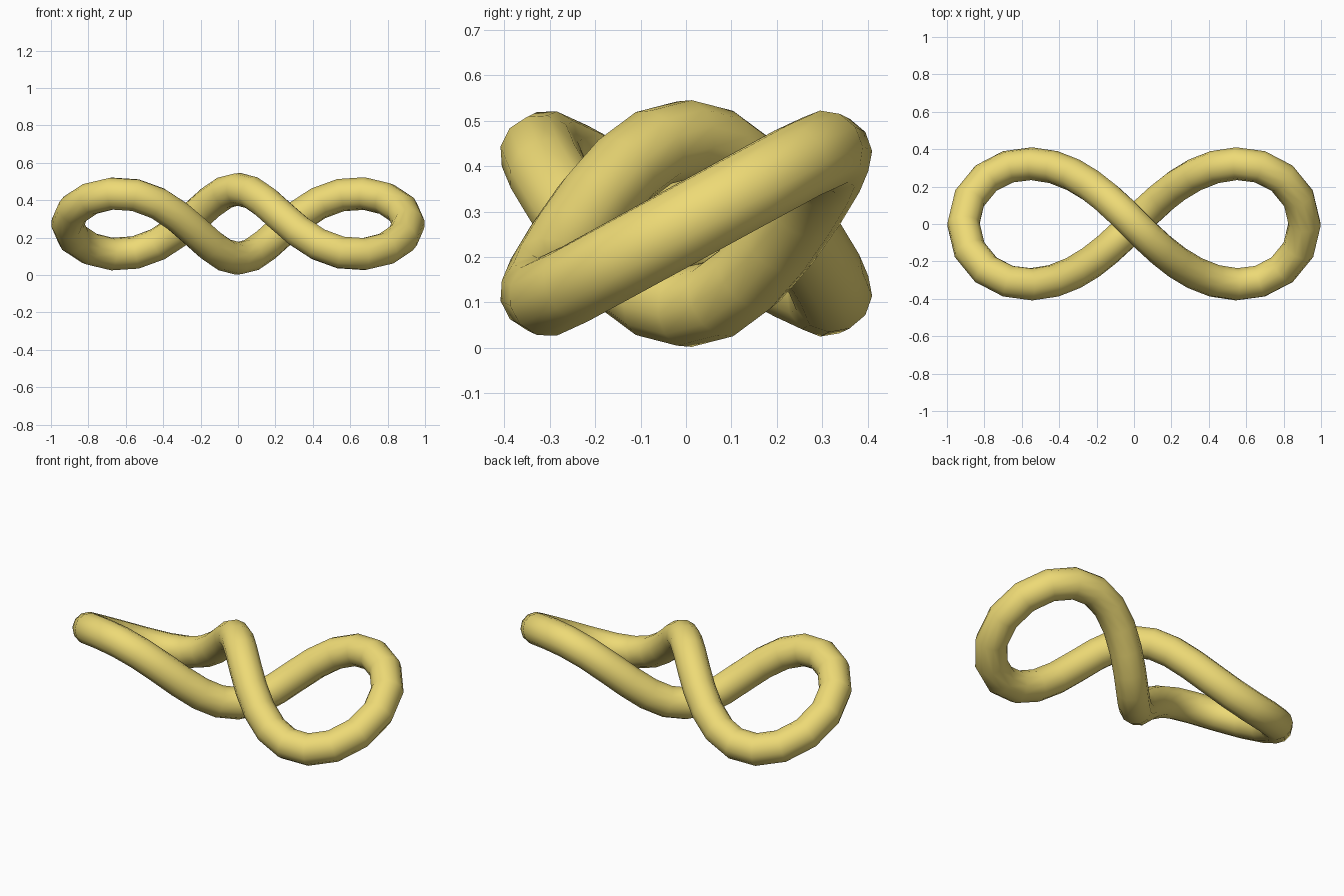
import bpy
from math import sin, cos, tau

if "Cube" in bpy.data.objects:
    bpy.data.objects.remove(bpy.data.objects["Cube"])

A, R, MID, N = 0.912, 0.088, 0.2735, 40

# centreline: lemniscate in plan, weaving up and down three times
def point(t):
    d = 1 + sin(t) ** 2
    return (A * cos(t) / d, A * sin(t) * cos(t) / d,
            MID + 0.1705 * sin(3 * t) - 0.015 * sin(t), 1)

# note: the weave is low at t = 90 degrees and high at t = 270 degrees
curve = bpy.data.curves.new("figure_eight_tube", 'CURVE')
curve.dimensions = '3D'
curve.twist_mode = 'MINIMUM'
curve.bevel_depth = R
curve.bevel_resolution = 4
spline = curve.splines.new('POLY')
spline.points.add(N - 1)
for i, p in enumerate(spline.points):
    p.co = point(tau * i / N)
spline.use_cyclic_u = True

tube = bpy.data.objects.new("figure_eight_tube", curve)
bpy.context.collection.objects.link(tube)

# yellow finish
yellow = bpy.data.materials.new("yellow")
yellow.diffuse_color = (0.85, 0.7, 0.18, 1)
yellow.use_nodes = True
yellow.node_tree.nodes["Principled BSDF"].inputs["Base Color"].default_value = yellow.diffuse_color
curve.materials.append(yellow)

# turn into a smooth mesh
bpy.context.view_layer.objects.active = tube
tube.select_set(True)
bpy.ops.object.convert(target='MESH')
bpy.ops.object.shade_smooth()
